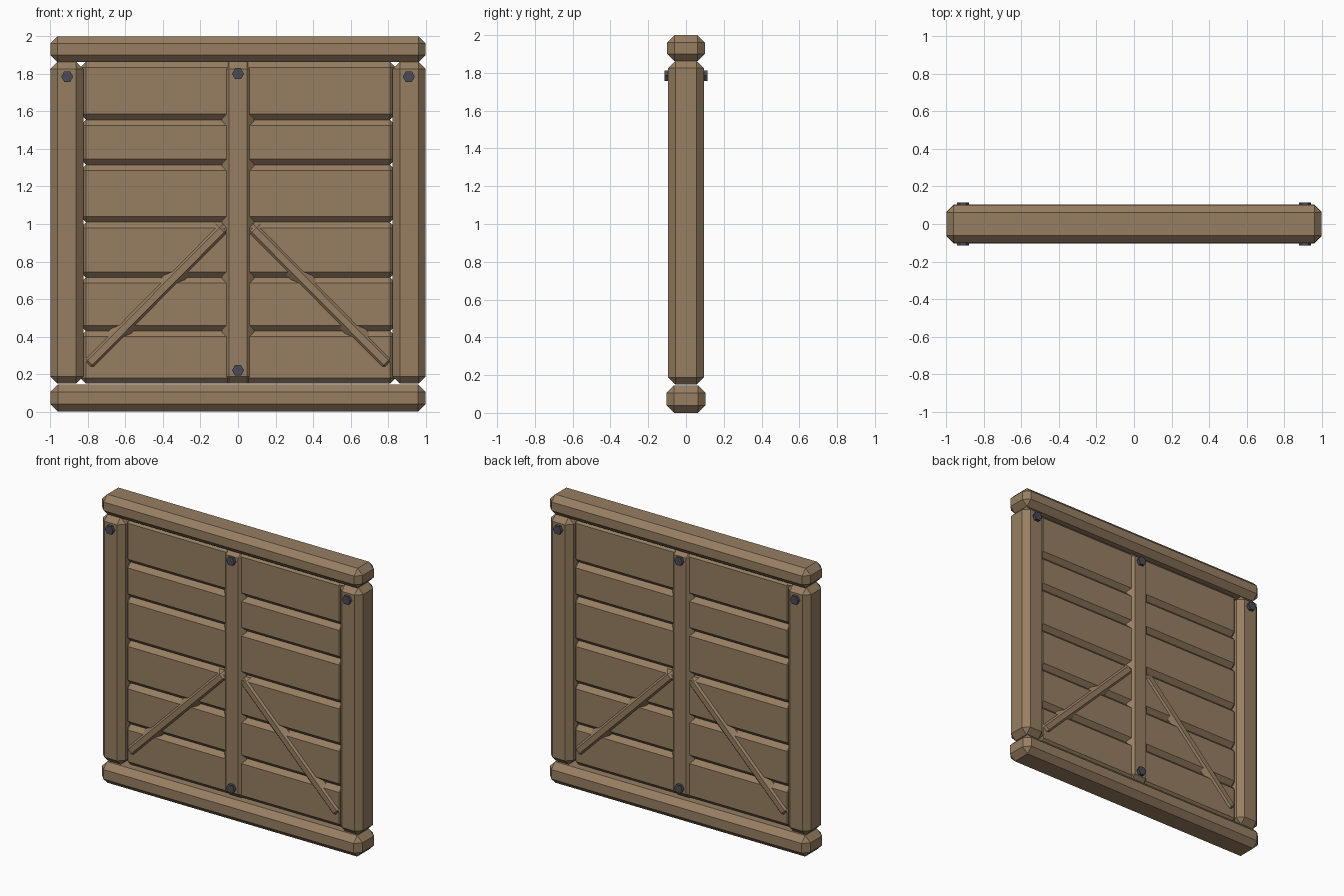
import bpy, bmesh, math
from mathutils import Matrix, Vector

if "Cube" in bpy.data.objects:
    bpy.data.objects.remove(bpy.data.objects["Cube"], do_unlink=True)


def make_material(name, colour):
    mat = bpy.data.materials.new(name)
    mat.use_nodes = True
    mat.diffuse_color = (*colour, 1)
    mat.node_tree.nodes["Principled BSDF"].inputs["Base Color"].default_value = (*colour, 1)
    return mat


wood = make_material("brown wood", (0.31, 0.21, 0.122))
iron = make_material("dark iron", (0.07, 0.07, 0.098))


def finish(name, bm, mat):
    mesh = bpy.data.meshes.new(name)
    bm.to_mesh(mesh)
    bm.free()
    mesh.materials.append(mat)
    obj = bpy.data.objects.new(name, mesh)
    bpy.context.collection.objects.link(obj)
    return obj


def beam(name, centre, size, bevel, tilt=0):
    """Chamfered timber, tilted about the y axis."""
    bm = bmesh.new()
    bmesh.ops.create_cube(bm, size=1, matrix=Matrix.Diagonal((*size, 1)))
    bmesh.ops.bevel(bm, geom=bm.edges[:], offset=bevel, segments=1,
                    affect='EDGES', clamp_overlap=True)
    bm.transform(Matrix.Translation(centre) @ Matrix.Rotation(tilt, 4, 'Y'))
    return finish(name, bm, wood)


def bolt(name, x, z, reach):
    """Hexagonal bolt passing through the frame, with a head on each side."""
    bm = bmesh.new()
    bmesh.ops.create_cone(bm, cap_ends=True, segments=6, radius1=0.032,
                          radius2=0.032, depth=2 * reach)
    xs = [v.co.x for v in bm.verts]
    turn = 0 if max(xs) > 0.031 else math.radians(30)
    bm.transform(Matrix.Translation((x, 0, z)) @ Matrix.Rotation(math.pi / 2, 4, 'X')
                 @ Matrix.Rotation(turn, 4, 'Z'))
    return finish(name, bm, iron)


# Rails
beam("top_rail", (0, 0, 1.931), (2, 0.2, 0.138), 0.039)
beam("bottom_rail", (0, 0, 0.073), (2, 0.208, 0.146), 0.04)

# Horizontal planks
seams = [0.15, 0.43, 0.715, 1.01, 1.315, 1.555, 1.865]
for i, (low, high) in enumerate(zip(seams, seams[1:])):
    beam(f"plank_{i + 1}", (0, 0, (low + high) / 2), (1.68, 0.1, high - low), 0.03)

# Middle post and its bolts
beam("middle_post", (0, 0, 1.007), (0.17, 0.13, 1.716), 0.038)
bolt("middle_top_bolt", 0, 1.8, 0.085)
bolt("middle_bottom_bolt", 0, 0.22, 0.085)

# Side posts, their bolts and the diagonal braces
for side, s in (("left", 1), ("right", -1)):
    beam(f"{side}_post", (s * 0.912, 0, 1.007), (0.176, 0.188, 1.716), 0.039)
    bolt(f"{side}_bolt", s * 0.91, 1.785, 0.115)
    foot, head = Vector((s * 0.81, 0, 0.24)), Vector((s * 0.065, 0, 0.99))
    run = head - foot
    beam(f"{side}_brace", (foot + head) / 2, (0.095, 0.124, run.length), 0.03,
         math.atan2(run.x, run.z))
